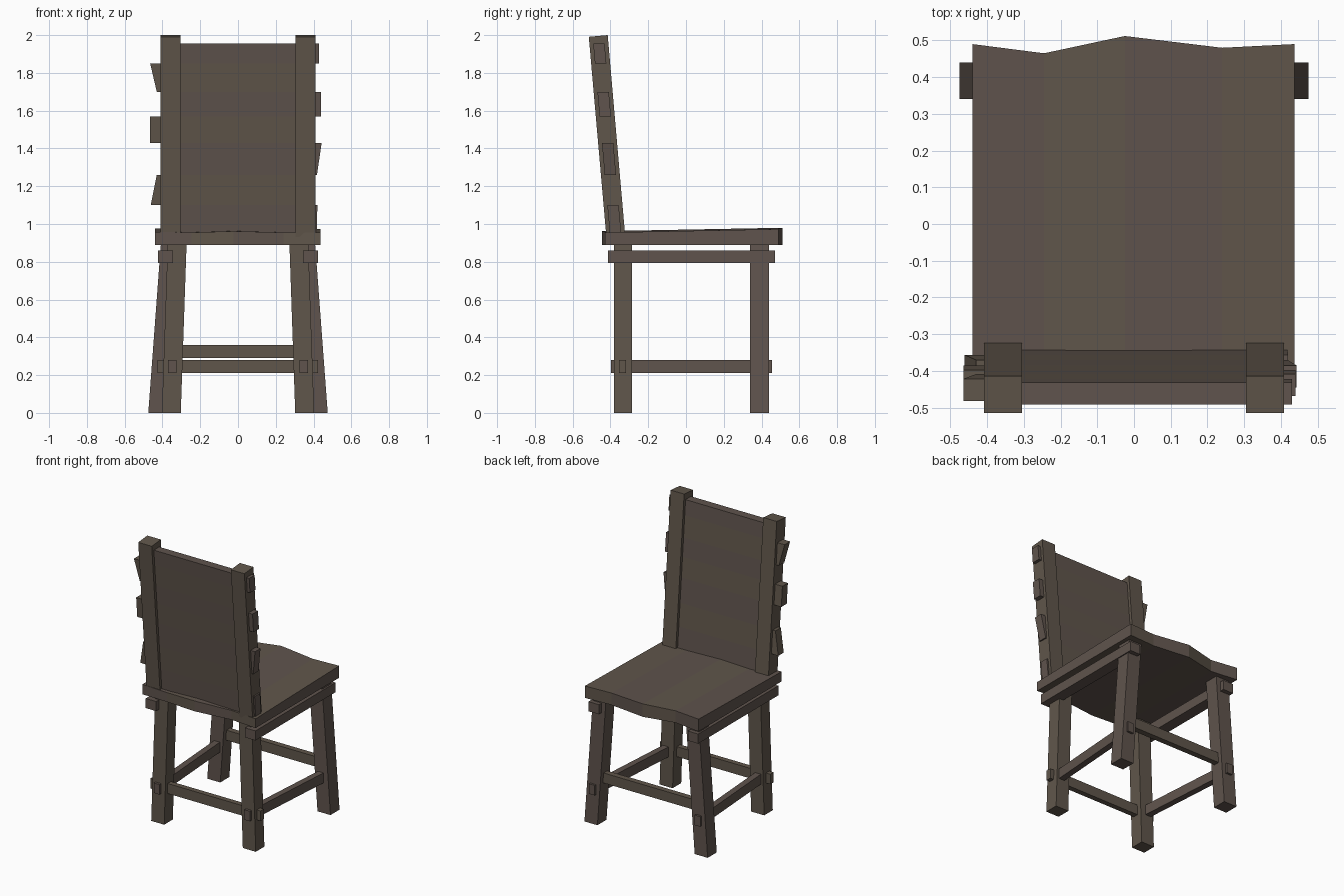
import bpy, bmesh, math
from mathutils import Vector

if "Cube" in bpy.data.objects:
    bpy.data.objects.remove(bpy.data.objects["Cube"])


def material(name, rgb):
    m = bpy.data.materials.new(name)
    m.diffuse_color = (*rgb, 1)
    m.use_nodes = True
    m.node_tree.nodes["Principled BSDF"].inputs["Base Color"].default_value = m.diffuse_color
    return m


OLIVE = material("olive brown wood", (0.117, 0.093, 0.070))
RED = material("reddish brown wood", (0.115, 0.088, 0.074))


def prism(name, lower, upper, mats, rule=None):
    """Solid between two matching outlines."""
    bm = bmesh.new()
    a = [bm.verts.new(p) for p in lower]
    b = [bm.verts.new(p) for p in upper]
    n = len(a)
    bm.faces.new(a[::-1])
    bm.faces.new(b)
    for i in range(n):
        bm.faces.new((a[i], a[(i + 1) % n], b[(i + 1) % n], b[i]))
    bmesh.ops.recalc_face_normals(bm, faces=bm.faces)
    me = bpy.data.meshes.new(name)
    bm.to_mesh(me)
    bm.free()
    for m in mats:
        me.materials.append(m)
    ob = bpy.data.objects.new(name, me)
    bpy.context.collection.objects.link(ob)
    return ob


def rect(x0, x1, y0, y1, z):
    return [(x0, y0, z), (x1, y0, z), (x1, y1, z), (x0, y1, z)]


def box(name, x0, x1, y0, y1, z0, z1, mat):
    return prism(name, rect(x0, x1, y0, y1, z0), rect(x0, x1, y0, y1, z1), [mat])


# Seat: boards side by side with uneven ends, rising slightly to the front
xs = [-0.44, -0.245, -0.025, 0.24, 0.437]
front = [0.49, 0.465, 0.512, 0.48, 0.49]
back = [-0.425, -0.43, -0.445, -0.415, -0.43]
ztop = [0.958, 0.955, 0.962, 0.955, 0.955]
bm = bmesh.new()
rows = []
for x, f, b, z in zip(xs, front, back, ztop):
    rows.append([bm.verts.new(p) for p in
                 ((x, b, 0.89), (x, f, 0.89), (x, f, z + 0.018), (x, b, z))])
for i in range(4):
    for j in range(4):
        k = (j + 1) % 4
        face = bm.faces.new((rows[i][j], rows[i][k], rows[i + 1][k], rows[i + 1][j]))
        face.material_index = i % 2
bm.faces.new(rows[0])
bm.faces.new(rows[-1])
bmesh.ops.recalc_face_normals(bm, faces=bm.faces)
me = bpy.data.meshes.new("seat")
bm.to_mesh(me)
bm.free()
me.materials.append(RED)
me.materials.append(OLIVE)
bpy.context.collection.objects.link(bpy.data.objects.new("seat", me))

# Legs, rails and back posts on both sides
lean = math.tan(math.radians(5))


def back_y(z):
    """Middle of the leaning back at a height."""
    return -0.374 - (z - 0.96) * lean


for s, side in ((-1, "left"), (1, "right")):
    for name, foot, top, y0, y1, mat in (("back_leg", 0.353, 0.322, -0.38, -0.285, OLIVE),
                                         ("front_leg", 0.425, 0.358, 0.34, 0.44, RED)):
        prism(f"{name}_{side}",
              rect(s * foot - 0.05, s * foot + 0.05, y0, y1, 0),
              rect(s * top - 0.05, s * top + 0.05, y0, y1, 0.9), [mat])

    box(f"upper_side_rail_{side}", s * 0.383 - 0.04, s * 0.383 + 0.04,
        -0.412, 0.47, 0.793, 0.86, RED)

    # Lower rail follows the wider front legs
    ends = [(s * 0.348, -0.398), (s * 0.408, 0.455)]
    outline = [[(ends[0][0] - 0.022, ends[0][1], z), (ends[0][0] + 0.022, ends[0][1], z),
                (ends[1][0] + 0.022, ends[1][1], z), (ends[1][0] - 0.022, ends[1][1], z)]
               for z in (0.21, 0.28)]
    prism(f"lower_side_rail_{side}", outline[0], outline[1], [RED])

    lo, hi = back_y(0.93), back_y(1.995)
    low = rect(s * 0.357 - 0.052, s * 0.357 + 0.052, lo - 0.05, lo + 0.05, 0.93)
    up = [(x, y, 1.995 + (0.005 if y > hi else -0.004)) for x, y, _ in
          rect(s * 0.357 - 0.052, s * 0.357 + 0.052, hi - 0.05, hi + 0.05, 0)]
    prism(f"back_post_{side}", low, up, [OLIVE])

# Cross rails
box("back_cross_rail", -0.427, 0.423, -0.355, -0.318, 0.21, 0.28, OLIVE)
box("front_cross_rail", -0.40, 0.40, 0.37, 0.41, 0.29, 0.36, OLIVE)

# Back slats: (bottom z, top z, left end bottom/top, right end bottom/top)
slats = [(0.95, 1.10, -0.36, -0.36, 0.418, 0.42),
         (1.10, 1.26, -0.462, -0.43, 0.36, 0.36),
         (1.26, 1.43, -0.36, -0.36, 0.418, 0.443),
         (1.43, 1.57, -0.465, -0.465, 0.36, 0.36),
         (1.57, 1.70, -0.36, -0.36, 0.44, 0.44),
         (1.70, 1.85, -0.43, -0.465, 0.36, 0.36),
         (1.85, 1.955, -0.36, -0.36, 0.43, 0.43)]
for i, (z0, z1, l0, l1, r0, r1) in enumerate(slats):
    y0, y1 = back_y(z0), back_y(z1)
    prism(f"back_slat_{i + 1}",
          rect(l0, r0, y0 - 0.03, y0 + 0.03, z0),
          rect(l1, r1, y1 - 0.03, y1 + 0.03, z1), [OLIVE if i % 2 else RED])
